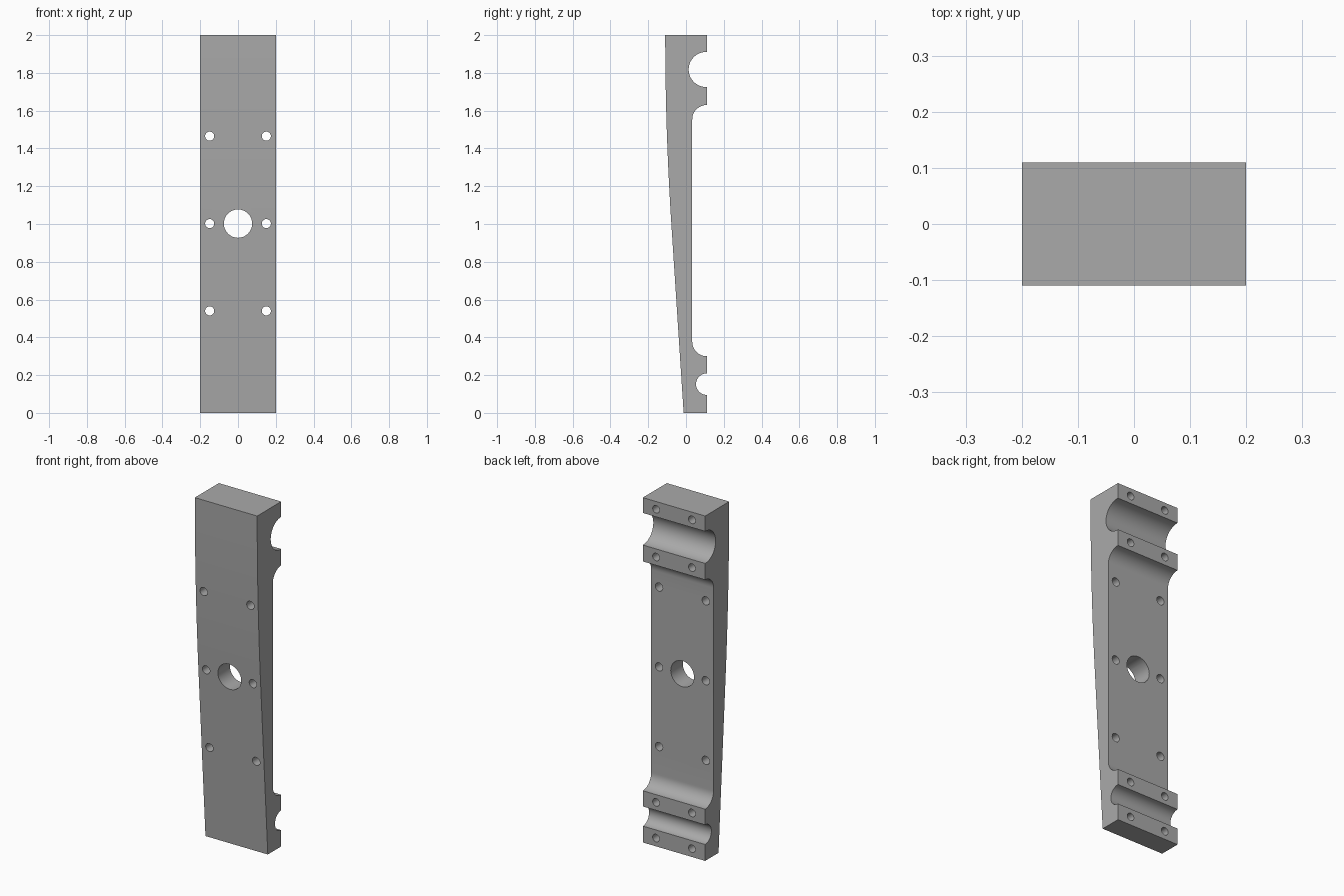
import bpy, bmesh
from math import cos, sin, radians, pi
from mathutils import Matrix

cube = bpy.data.objects.get("Cube")
if cube:
    bpy.data.objects.remove(cube, do_unlink=True)

HALF_W, BACK, FLOOR = 0.2, 0.11, 0.033

grey = bpy.data.materials.new("machined_grey")
grey.use_nodes = True
grey.diffuse_color = (0.4, 0.4, 0.4, 1)
grey.node_tree.nodes["Principled BSDF"].inputs["Base Color"].default_value = grey.diffuse_color


def arc(y, z, r, start, end, steps=24):
    """Points of an arc in the side profile, angles in degrees from +y."""
    angles = [radians(start + (end - start) * i / steps) for i in range(steps + 1)]
    return [(y + r * cos(a), z + r * sin(a)) for a in angles]


def make_object(name, bm):
    bmesh.ops.recalc_face_normals(bm, faces=bm.faces[:])
    mesh = bpy.data.meshes.new(name)
    bm.to_mesh(mesh)
    bm.free()
    mesh.materials.append(grey)
    obj = bpy.data.objects.new(name, mesh)
    bpy.context.collection.objects.link(obj)
    return obj


# Side profile: foot, tapered front that bows into the vertical, then top
slope, bend = 0.065, 1.0
profile = [(BACK, 0), (-0.0125, 0)]
for i in range(17):
    t = i / 16
    profile.append((-0.0125 - slope * (bend + t - t * t / 2), bend + t))

# Back edge going down: large saddle, filleted pocket, small saddle
fillet = BACK - FLOOR
profile += [(BACK, 2)]
profile += arc(BACK - 0.003, 1.818, 0.093, 90, 270)
profile = profile[:-25] + [(BACK, 1.911)] + profile[-25:] + [(BACK, 1.725)]
profile += arc(BACK, 1.63 - fillet, fillet, 90, 180, 12)
profile += arc(BACK, 0.3 + fillet, fillet, 180, 270, 12)
profile += arc(BACK, 0.152, 0.057, 90, 270)

bm = bmesh.new()
side = bm.faces.new([bm.verts.new((-HALF_W, y, z)) for y, z in profile])
grown = bmesh.ops.extrude_face_region(bm, geom=[side])
bmesh.ops.translate(bm, vec=(2 * HALF_W, 0, 0),
                    verts=[v for v in grown["geom"] if isinstance(v, bmesh.types.BMVert)])
body = make_object("clamp_bar", bm)

# Drill set: centre bore, through holes in the web, blind holes in the pads
drills = bmesh.new()


def drill(x, z, radius, y0, y1):
    place = Matrix.Translation((x, (y0 + y1) / 2, z)) @ Matrix.Rotation(pi / 2, 4, "X")
    bmesh.ops.create_cone(drills, cap_ends=True, segments=32, radius1=radius,
                          radius2=radius, depth=y1 - y0, matrix=place)


drill(0, 1.002, 0.075, -0.3, 0.3)
for sign in (-1, 1):
    for z in (0.54, 1.002, 1.465):
        drill(sign * 0.15, z, 0.024, -0.3, 0.3)
    for z in (0.048, 0.255, 1.678, 1.955):
        drill(sign * 0.115, z, 0.022, 0.02, 0.2)
cutter = make_object("drill_cutter", drills)
cutter.hide_render = True

cut = body.modifiers.new("drilled_holes", "BOOLEAN")
cut.operation, cut.solver, cut.object = "DIFFERENCE", "EXACT", cutter
bpy.ops.object.select_all(action="DESELECT")
body.select_set(True)
bpy.context.view_layer.objects.active = body
bpy.ops.object.modifier_apply(modifier=cut.name)
bpy.data.objects.remove(cutter, do_unlink=True)
bpy.ops.object.shade_smooth_by_angle(angle=radians(30))
